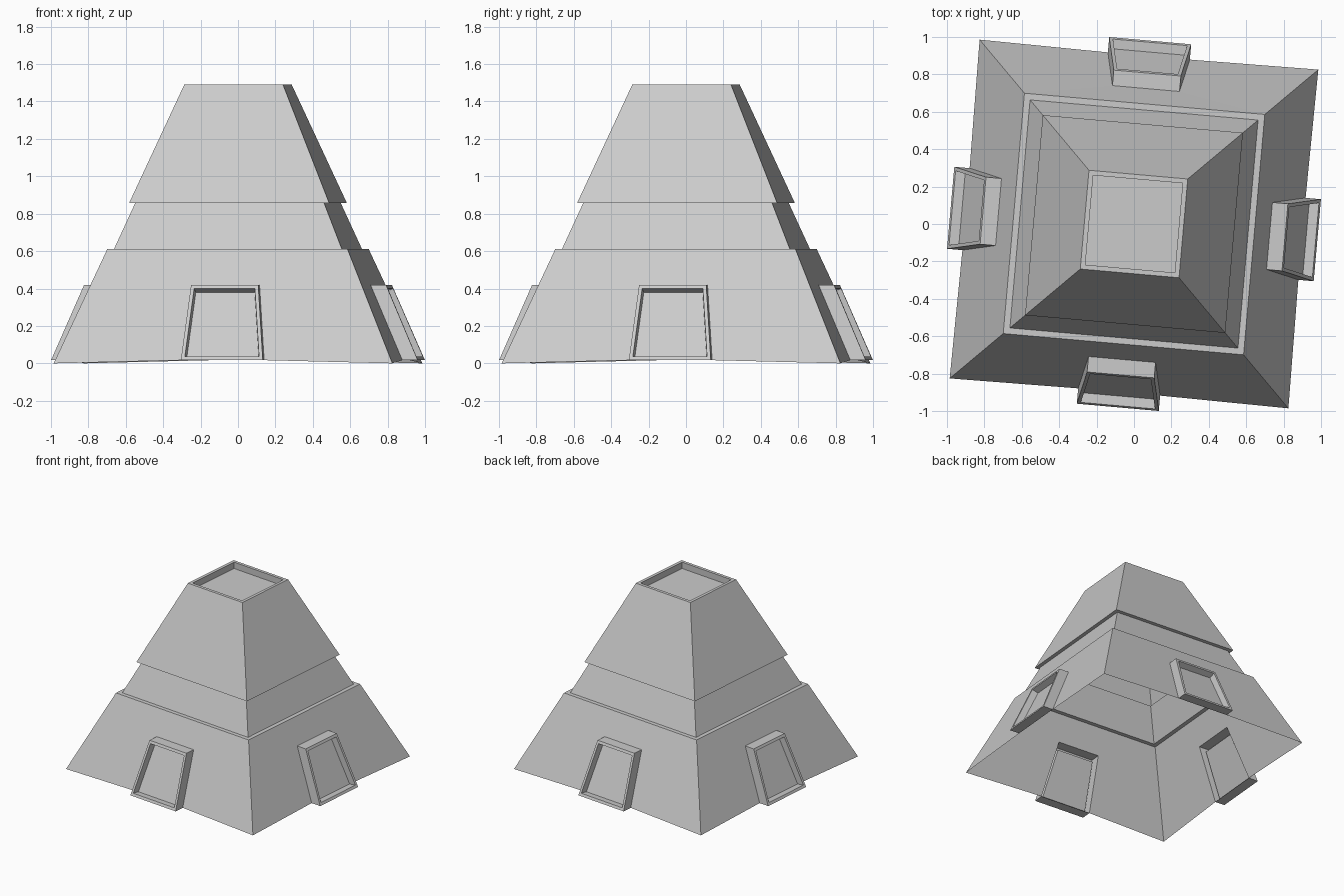
import bpy, bmesh, math
from mathutils import Matrix

if "Cube" in bpy.data.objects:
    bpy.data.objects.remove(bpy.data.objects["Cube"])

TURN = math.radians(-5.05)  # whole model is turned slightly about z
BASE, SLOPE = 0.909, 0.433  # lower wall: half width at ground, inward lean


def wall_y(z):
    return -(BASE - SLOPE * z)


def finish(bm, name, merge=True):
    if merge:
        bmesh.ops.remove_doubles(bm, verts=bm.verts, dist=0.0005)
    bmesh.ops.recalc_face_normals(bm, faces=bm.faces)
    bmesh.ops.rotate(bm, verts=bm.verts, matrix=Matrix.Rotation(TURN, 3, 'Z'))
    mesh = bpy.data.meshes.new(name)
    bm.to_mesh(mesh)
    bm.free()
    obj = bpy.data.objects.new(name, mesh)
    bpy.context.collection.objects.link(obj)
    return obj


def add_face(bm, pts, quarter=0):
    rot = Matrix.Rotation(quarter * math.pi / 2, 3, 'Z')
    bm.faces.new([bm.verts.new(rot @ Matrix.Translation(p).to_translation()) for p in pts])


# Stepped hollow tower: (half width, height) from lower ledge to sunken roof
profile = [(0.645, 0.61), (0.612, 0.61), (0.507, 0.857), (0.537, 0.857),
           (0.265, 1.49), (0.24, 1.49), (0.24, 1.438)]
DOOR_Z0, DOOR_Z1, DOOR_W0, DOOR_W1 = 0.017, 0.42, 0.22, 0.18

bm = bmesh.new()
for q in range(4):
    # lower wall with a doorway gap
    r, zt = profile[0]
    y0, y1 = wall_y(DOOR_Z0), wall_y(DOOR_Z1)
    for s in (-1, 1):
        add_face(bm, [(s * BASE, -BASE, 0), (s * DOOR_W0, y0, DOOR_Z0),
                      (s * DOOR_W1, y1, DOOR_Z1), (s * r, -r, zt)], q)
    add_face(bm, [(-DOOR_W1, y1, DOOR_Z1), (DOOR_W1, y1, DOOR_Z1), (r, -r, zt), (-r, -r, zt)], q)
    # upper tiers, rim and recess walls
    for (a, za), (b, zb) in zip(profile, profile[1:]):
        add_face(bm, [(-a, -a, za), (a, -a, za), (b, -b, zb), (-b, -b, zb)], q)
# roof floor
a, za = profile[-1]
add_face(bm, [(-a, -a, za), (a, -a, za), (a, a, za), (-a, a, za)])
finish(bm, "stepped_tower")


# Door loops: (bottom half width, y, z, top half width, y, z)
door_loops = [
    (DOOR_W0, wall_y(DOOR_Z0), DOOR_Z0, DOOR_W1, wall_y(DOOR_Z1), DOOR_Z1),
    (DOOR_W0, -0.984, DOOR_Z0, DOOR_W1, -0.81, DOOR_Z1),
    (0.199, -0.975, 0.037, 0.163, -0.819, 0.40),
    (0.193, -0.923, 0.033, 0.158, -0.772, 0.38),
]


def loop_points(d):
    w0, y0, z0, w1, y1, z1 = d
    return [(-w0, y0, z0), (w0, y0, z0), (w1, y1, z1), (-w1, y1, z1)]


# Four doors: projecting frame with a recessed panel
for q, side in enumerate(("front", "right", "back", "left")):
    bm = bmesh.new()
    loops = [loop_points(d) for d in door_loops]
    for lo, hi in zip(loops, loops[1:]):
        for i in range(4):
            j = (i + 1) % 4
            add_face(bm, [lo[i], lo[j], hi[j], hi[i]], q)
    add_face(bm, loops[-1], q)
    finish(bm, side + "_door")
